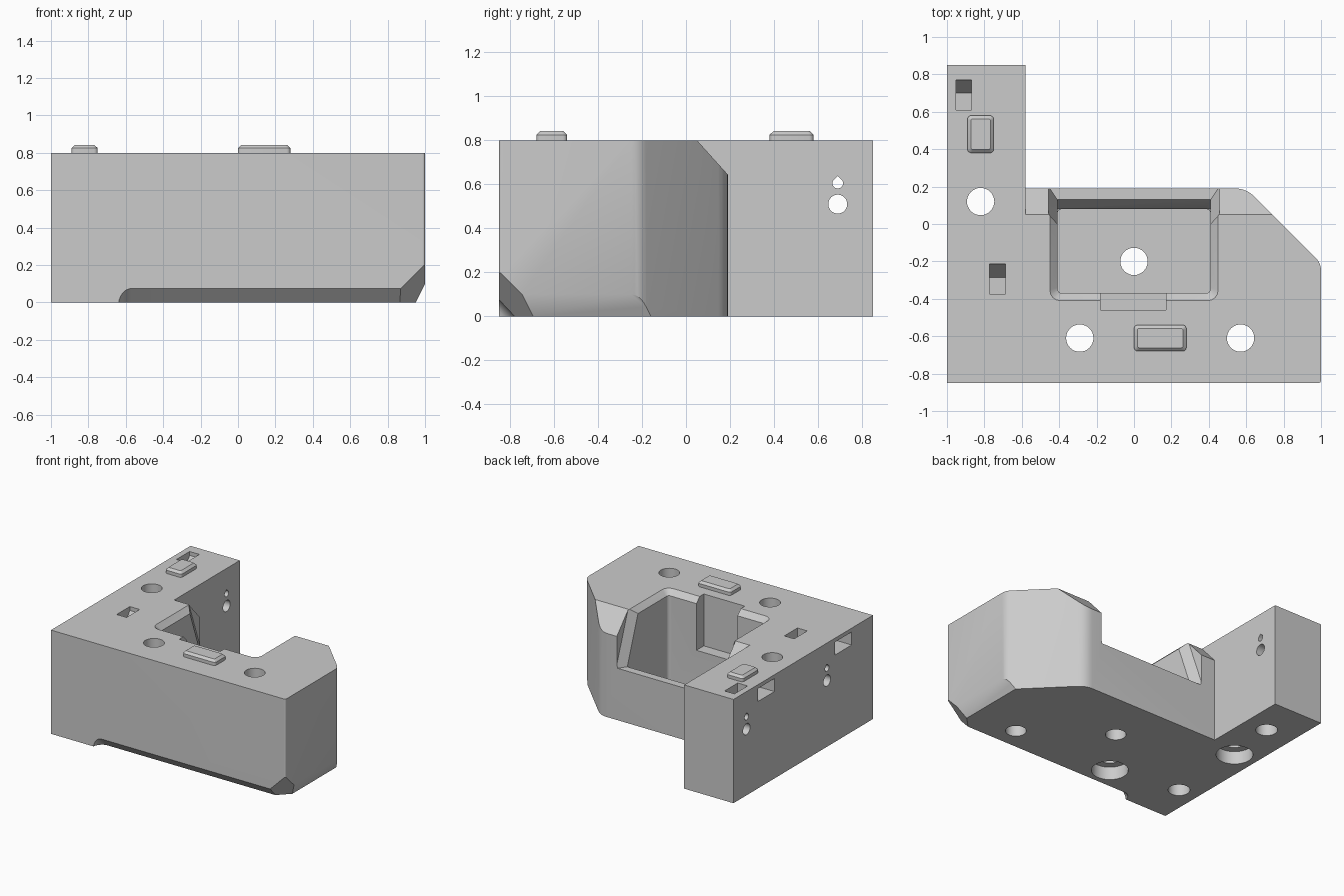
import bpy, bmesh
from math import sin, cos, pi
from mathutils import Vector

cube = bpy.data.objects.get("Cube")
if cube:
    bpy.data.objects.remove(cube)

grey = bpy.data.materials.new("plain_grey")
grey.use_nodes = True
grey.diffuse_color = (0.6, 0.6, 0.6, 1)
grey.node_tree.nodes["Principled BSDF"].inputs["Base Color"].default_value = (0.6, 0.6, 0.6, 1)


def wrap(bm, points):
    """Replace the contents of bm with the convex hull of points."""
    unique = {tuple(round(c, 5) for c in p) for p in points}
    bm.clear()
    for p in sorted(unique):
        bm.verts.new(p)
    bmesh.ops.convex_hull(bm, input=bm.verts[:])
    bmesh.ops.delete(bm, geom=[v for v in bm.verts if not v.link_faces], context="VERTS")


def hull(name, points, cuts=()):
    """Convex solid from points, optionally trimmed by (point, normal) planes."""
    bm = bmesh.new()
    wrap(bm, points)
    for co, no in cuts:
        bmesh.ops.bisect_plane(bm, geom=bm.verts[:] + bm.edges[:] + bm.faces[:],
                               plane_co=co, plane_no=no, clear_outer=True)
        wrap(bm, [v.co.copy() for v in bm.verts])
    bmesh.ops.dissolve_limit(bm, angle_limit=0.01, verts=bm.verts[:], edges=bm.edges[:])
    bmesh.ops.recalc_face_normals(bm, faces=bm.faces[:])
    mesh = bpy.data.meshes.new(name)
    bm.to_mesh(mesh)
    bm.free()
    mesh.materials.append(grey)
    obj = bpy.data.objects.new(name, mesh)
    bpy.context.collection.objects.link(obj)
    return obj


def box_points(x0, x1, y0, y1, z0, z1):
    return [(x, y, z) for x in (x0, x1) for y in (y0, y1) for z in (z0, z1)]


def rounded_rect(x0, x1, y0, y1, r, z):
    """Ring of points round a rectangle with rounded corners."""
    pts = []
    for cx, cy, start in ((x1 - r, y1 - r, 0), (x0 + r, y1 - r, 1),
                          (x0 + r, y0 + r, 2), (x1 - r, y0 + r, 3)):
        for i in range(5):
            a = (start + i / 4) * pi / 2
            pts.append((cx + r * cos(a), cy + r * sin(a), z))
    return pts


def fillet(corners, z):
    """Footprint ring; each corner is (x, y, setback)."""
    pts = []
    for i, (x, y, r) in enumerate(corners):
        p = Vector((x, y, z))
        if not r:
            pts.append(p)
            continue
        ends = [Vector((*corners[j % len(corners)][:2], z)) for j in (i - 1, i + 1)]
        a, b = [p + (e - p).normalized() * r for e in ends]
        for k in range(6):
            t = k / 5
            pts.append(a * (1 - t) ** 2 + p * 2 * t * (1 - t) + b * t * t)
    return pts


def upright_hole(x, y, r, z0, z1):
    ring = [(x + r * cos(i * pi / 16), y + r * sin(i * pi / 16)) for i in range(32)]
    return hull("hole_cutter", [(u, v, z) for u, v in ring for z in (z0, z1)])


def side_hole(y, z, r, x0, x1, tip=0):
    ring = [(y + r * cos(i * pi / 16), z + r * sin(i * pi / 16)) for i in range(32)]
    ring.append((y, z + r + tip))
    return hull("side_hole_cutter", [(x, u, v) for u, v in ring for x in (x0, x1)])


def boolean(target, other, operation):
    mod = target.modifiers.new("boolean", "BOOLEAN")
    mod.operation, mod.solver, mod.object = operation, "EXACT", other
    bpy.context.view_layer.objects.active = target
    bpy.ops.object.modifier_apply(modifier=mod.name)
    bpy.data.objects.remove(other)


# Main block: rounded footprint, trimmed along its back, right and front corner
foot = [(-1, -.85, 0), (1, -.85, .015), (1, -.21, .04), (.6, .19, .06), (-1, .19, 0)]
block = hull("clamp_body", fillet(foot, 0) + fillet(foot, .8), [
    ((0, .05, .8), (0, 1, .9)),
    ((.95, 0, 0), (1, 0, -.5)),
    ((.87, -.85, .075), (1, -1, -1)),
])

# Side arm
boolean(block, hull("side_arm", box_points(-1, -.58, -.3, .85, 0, .8)), "UNION")

# Front lower bevel with a rounded end
profile = []
for i in range(9):
    a = i * pi / 16
    x = -.57 - .07 * cos(a)
    profile += [(x, -.87, .096 * sin(a)), (x, -.85 + .089 * sin(a), -.02)]
profile += [(1.1, -.87, .096), (1.1, -.761, -.02), (1.1, -.87, -.02), (-.64, -.87, -.02)]
cutters = [hull("front_bevel_cutter", profile)]

# Pocket, open at the back above a low wall
cutters += [
    hull("pocket_cutter", rounded_rect(-.41, .41, -.37, .08, .025, .1)
         + rounded_rect(-.41, .41, -.37, .08, .025, .9)),
    hull("wall_slope_cutter", box_points(-.41, .41, -.2, .08, .3, .31)
         + box_points(-.41, .41, -.2, .13, .4, .9)),
    hull("opening_cutter", box_points(-.41, .41, -.2, .3, .4, .9)),
    hull("notch_cutter", box_points(-.18, .17, -.46, -.3, .4, .9)),
]

# Flared rim round the top and down the back of the opening
cutters += [
    hull("rim_cutter", rounded_rect(-.41, .41, -.37, .3, .03, .76)
         + rounded_rect(-.455, .455, -.415, .345, .06, .805)),
    hull("back_rim_cutter", box_points(-.41, .41, .13, .2, .4, .65)
         + box_points(-.457, .457, .2, .21, .4, .9)
         + box_points(-.457, .457, .05, .06, .81, .9)
         + [(-.41, 0, .76), (.41, 0, .76)]),
]

# Bolt holes, counterbores and blind holes underneath
for x, y in ((-.29, -.61), (.57, -.61), (-.82, .12), (0, -.2)):
    cutters.append(upright_hole(x, y, .073, -.1, .9))
for x, y in ((-.29, -.61), (-.82, .12)):
    cutters.append(upright_hole(x, y, .13, -.1, .1))
for x, y in ((-.77, .53), (-.84, -.51)):
    cutters.append(upright_hole(x, y, .077, -.1, .15))

# Cross holes through the arm
for y, x1 in ((.69, -.5), (-.29, -.38)):
    cutters.append(side_hole(y, .51, .043, -1.1, x1))
    cutters.append(side_hole(y, .605, .024, -1.1, x1, .008))

# Tie slots on top with their side windows
for x, y, wy in ((-.91, .69, .45), (-.73, -.295, -.49)):
    yz = [(-.08, .9), (.08, .9), (.08, .77), (.01, .67), (-.08, .67)]
    cutters.append(hull("slot_cutter", [(x + s * .042, y + u, z)
                                        for s in (-1, 1) for u, z in yz]))
    cutters.append(hull("window_cutter", box_points(-1.1, x + .042, wy - .1, wy + .1, .67, .77)))

for cutter in cutters:
    cutter.hide_render = True
    boolean(block, cutter, "DIFFERENCE")

# Raised locating pads
pads = []
for name, x0, x1, y0, y1 in (("arm_pad", -.89, -.75, .38, .58),
                             ("front_pad", 0, .28, -.68, -.54)):
    pads.append(hull(name, rounded_rect(x0, x1, y0, y1, .02, .79)
                     + rounded_rect(x0, x1, y0, y1, .02, .825)
                     + rounded_rect(x0 + .018, x1 - .018, y0 + .018, y1 - .018, .01, .842)))

# Soft rounds, sharp edges kept
bpy.ops.object.select_all(action="DESELECT")
for obj in [block] + pads:
    obj.select_set(True)
bpy.context.view_layer.objects.active = block
bpy.ops.object.shade_smooth_by_angle(angle=0.5)
